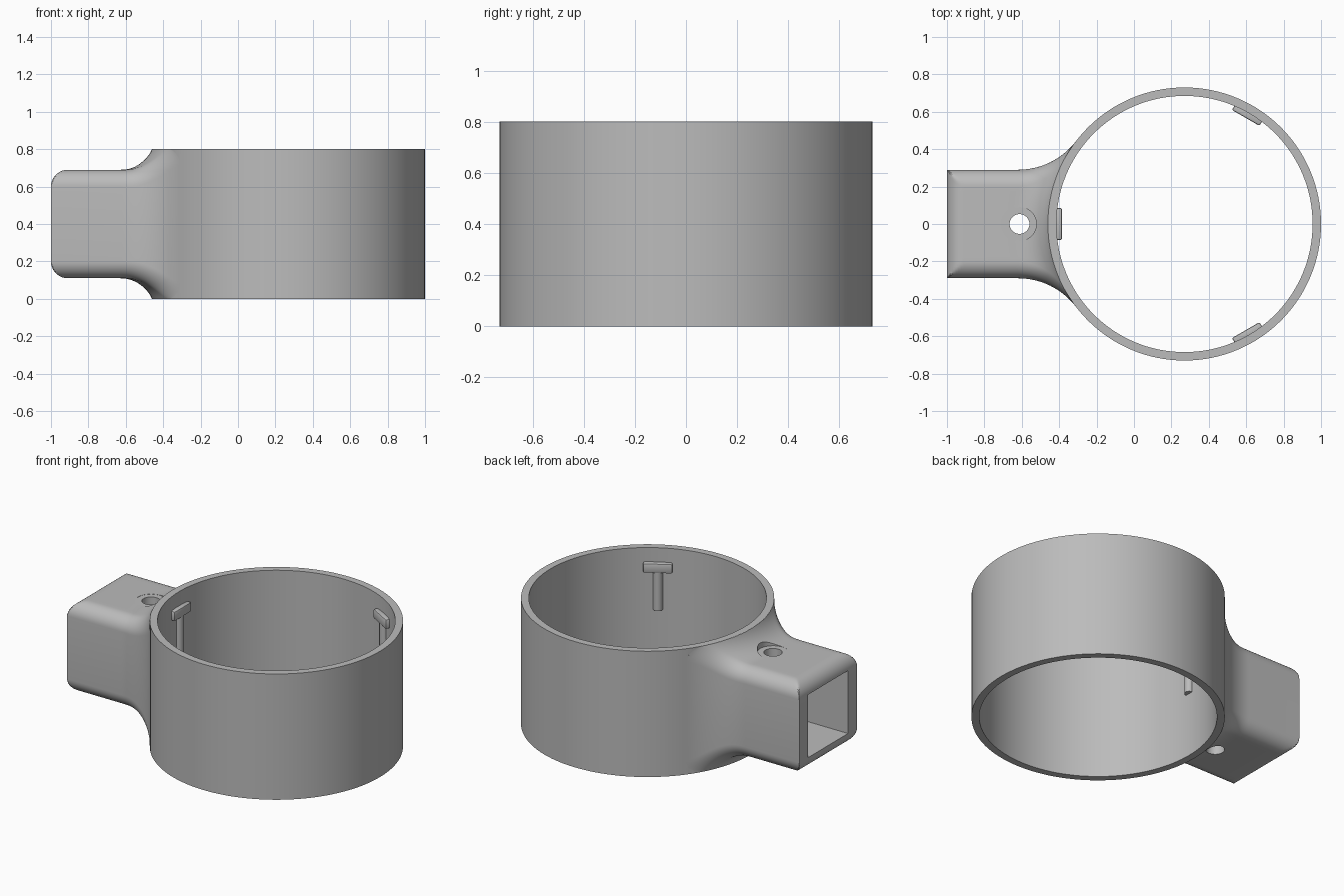
import bpy, bmesh, math
from mathutils import Matrix, Vector

cube = bpy.data.objects.get("Cube")
if cube:
    bpy.data.objects.remove(cube, do_unlink=True)

grey = bpy.data.materials.new("plain grey")
grey.use_nodes = True
color = (0.5, 0.5, 0.5, 1)
grey.diffuse_color = color
grey.node_tree.nodes["Principled BSDF"].inputs["Base Color"].default_value = color

CX, R_OUT, R_IN, MID = 0.27, 0.73, 0.685, 0.4   # ring axis, radii, mid height
HALF, CORNER, STEPS = 0.29, 0.09, 10            # socket half size and rounding
FLARE = 0.39                                    # side flare radius
BOLT_X = -0.612


def add(name, bm):
    bmesh.ops.recalc_face_normals(bm, faces=bm.faces)
    mesh = bpy.data.meshes.new(name)
    bm.to_mesh(mesh)
    bm.free()
    mesh.materials.append(grey)
    obj = bpy.data.objects.new(name, mesh)
    bpy.context.collection.objects.link(obj)
    return obj


def cylinder(name, x, radius, z0, z1, segments=128):
    bm = bmesh.new()
    bmesh.ops.create_cone(bm, cap_ends=True, segments=segments, radius1=radius,
                          radius2=radius, depth=z1 - z0,
                          matrix=Matrix.Translation((x, 0, (z0 + z1) / 2)))
    return add(name, bm)


def box(name, low, high, bevel=0):
    low, high = Vector(low), Vector(high)
    bm = bmesh.new()
    bmesh.ops.create_cube(bm, size=1, matrix=Matrix.Translation((low + high) / 2)
                          @ Matrix.Diagonal((high - low).to_4d()))
    if bevel:
        bmesh.ops.bevel(bm, geom=bm.edges[:], offset=bevel, segments=2,
                        profile=0.5, affect='EDGES')
    return add(name, bm)


def activate(obj):
    bpy.ops.object.select_all(action='DESELECT')
    obj.select_set(True)
    bpy.context.view_layer.objects.active = obj


def combine(obj, other, operation):
    other.hide_render = True
    mod = obj.modifiers.new(operation.title(), 'BOOLEAN')
    mod.operation, mod.solver, mod.object = operation, 'EXACT', other
    activate(obj)
    bpy.ops.object.modifier_apply(modifier=mod.name)
    bpy.data.objects.remove(other, do_unlink=True)


def outline(w, h):
    """Rounded rectangle in y and z, with extra points along top and bottom."""
    pts = []
    for quarter, (sy, sz) in enumerate([(1, 1), (-1, 1), (-1, -1), (1, -1)]):
        for i in range(STEPS + 1):
            a = (quarter + i / STEPS) * math.pi / 2
            pts.append((sy * (w - CORNER) + CORNER * math.cos(a),
                        sz * (h - CORNER) + CORNER * math.sin(a)))
        if sy * sz > 0:                         # top and bottom runs
            for i in range(1, 16):
                pts.append((sy * (w - CORNER) * (1 - i / 8), sz * h))
    return pts


# Socket sections: rounded end, straight body, flare that wraps the ring
sections = []
for i in range(STEPS + 1):
    a = i / STEPS * math.pi / 2
    x = -1 + CORNER * (1 - math.cos(a))
    limit = HALF - CORNER + CORNER * math.sin(a)
    sections.append([(x, y, max(-limit, min(limit, z)))
                     for y, z in outline(HALF, HALF)])

start = Vector((-0.62, HALF + FLARE))
sweep = math.atan2(CX - start.x, start.y)
for i in range(25):
    a = sweep * i / 24
    px, w = start.x + FLARE * math.sin(a), start.y - FLARE * math.cos(a)
    radius = math.hypot(px - CX, w)
    rise = min(0.17, max(0, 0.17 - (radius - R_OUT)))
    h = HALF + 0.186 - math.sqrt(0.186 ** 2 - rise ** 2)
    sections.append([(CX - math.sqrt(radius ** 2 - y * y), y, z)
                     for y, z in outline(w, min(h, MID - 0.001))])
sections.append([(-0.1, y, z) for _, y, z in sections[-1]])

bm = bmesh.new()
loops = [[bm.verts.new((x, y, z + MID)) for x, y, z in s] for s in sections]
count = len(loops[0])
for one, two in zip(loops, loops[1:]):
    for i in range(count):
        j = (i + 1) % count
        bm.faces.new((one[i], one[j], two[j], two[i]))
bm.faces.new(loops[0])
bm.faces.new(loops[-1])
socket = add("socket", bm)

# Ring joined with the socket, then bored out
body = cylinder("ring_with_socket", CX, R_OUT, 0, 2 * MID)
combine(body, socket, 'UNION')
combine(body, cylinder("bore_cutter", CX, R_IN, -0.1, 1), 'DIFFERENCE')
combine(body, box("square_hole_cutter", (-1.1, -0.2, 0.2), (-0.5, 0.2, 0.6)), 'DIFFERENCE')
combine(body, cylinder("bolt_hole_cutter", BOLT_X, 0.053, -0.1, 1, 48), 'DIFFERENCE')
combine(body, cylinder("bolt_seat_cutter", BOLT_X, 0.09, 0.689, 1, 48), 'DIFFERENCE')
parts = [body]

# Three T-shaped clips inside the ring
for name, angle in (("right", 180), ("back", 60), ("front", -60)):
    bar = box(name + "_clip_bar", (0.655, -0.085, 0.65), (0.7, 0.085, 0.71), 0.008)
    post = cylinder(name + "_clip_post", R_IN, 0.028, 0.41, 0.66, 24)
    turn = Matrix.Translation((CX, 0, 0)) @ Matrix.Rotation(math.radians(angle), 4, 'Z')
    for part in (bar, post):
        part.data.transform(turn)
        parts.append(part)

for part in parts:
    activate(part)
    bpy.ops.object.shade_smooth_by_angle(angle=math.radians(30))
